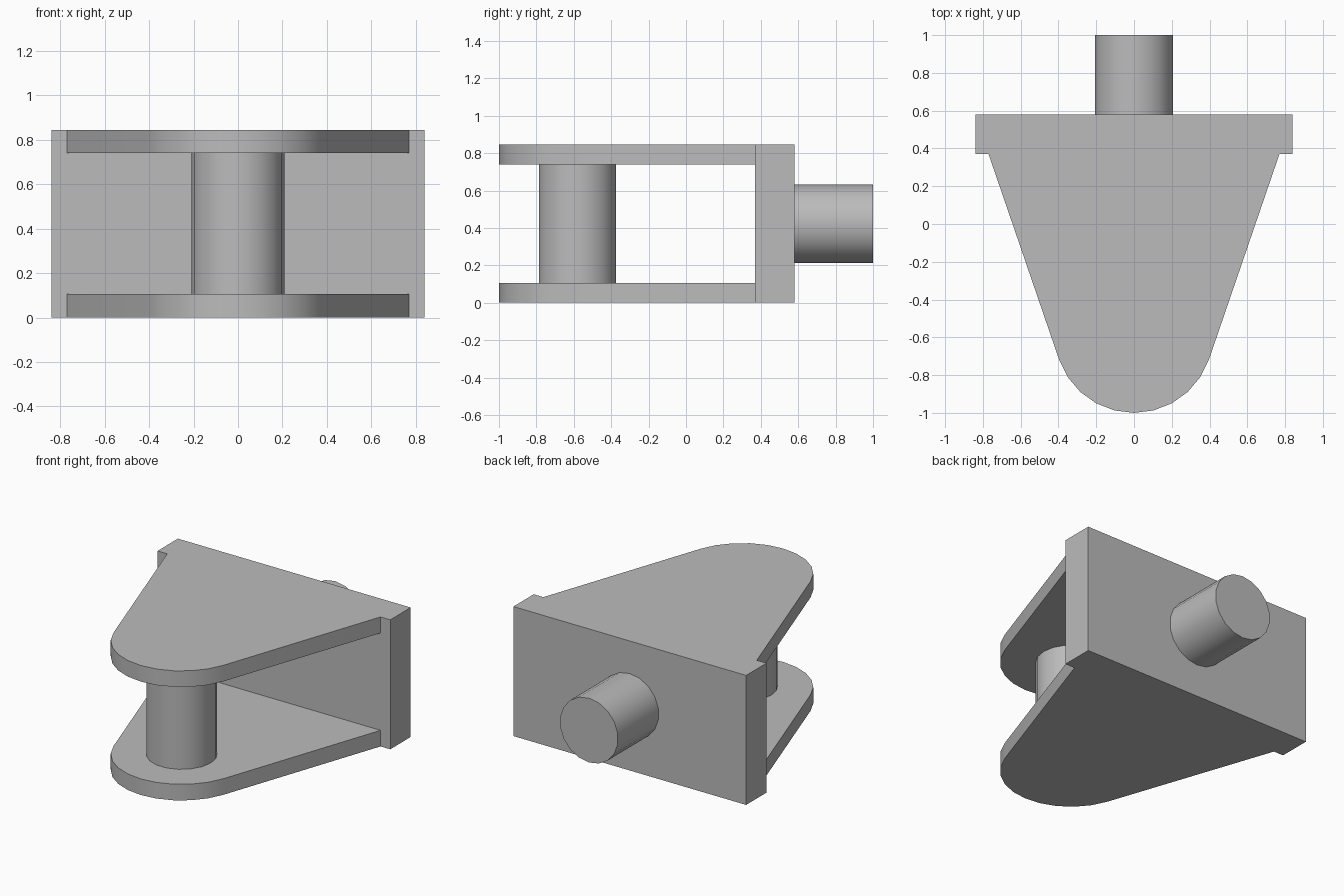
import bpy
import bmesh
from math import sin, cos, radians, pi
from mathutils import Vector

cube = bpy.data.objects.get("Cube")
if cube:
    bpy.data.objects.remove(cube, do_unlink=True)

# Single plain metal colour
grey = bpy.data.materials.new("plain grey")
grey.use_nodes = True
colour = (0.5, 0.5, 0.5, 1)
grey.diffuse_color = colour
grey.node_tree.nodes["Principled BSDF"].inputs["Base Color"].default_value = colour

HEIGHT = 0.845
PLATE = 0.105
PIN_Y = -0.58
TIP_RADIUS = 0.42
PIN_RADIUS = 0.21
BLOCK_FRONT, BLOCK_BACK = 0.37, 0.58


def prism(name, outline, offset):
    """Extrude a closed outline along an offset into a solid."""
    bm = bmesh.new()
    face = bm.faces.new([bm.verts.new(p) for p in outline])
    top = bmesh.ops.extrude_face_region(bm, geom=[face], use_keep_orig=True)["geom"]
    moved = [v for v in top if isinstance(v, bmesh.types.BMVert)]
    bmesh.ops.translate(bm, verts=moved, vec=Vector(offset))
    bmesh.ops.recalc_face_normals(bm, faces=bm.faces[:])
    mesh = bpy.data.meshes.new(name)
    bm.to_mesh(mesh)
    bm.free()
    mesh.materials.append(grey)
    obj = bpy.data.objects.new(name, mesh)
    bpy.context.collection.objects.link(obj)
    bpy.ops.object.select_all(action="DESELECT")
    obj.select_set(True)
    bpy.context.view_layer.objects.active = obj
    bpy.ops.object.shade_smooth_by_angle(angle=radians(30))
    return obj


# Fork plates: straight tapering sides running into a round tip
def plate_outline(z):
    arc = [radians(-161 + 14.2 * i) for i in range(11)]
    tip = [(TIP_RADIUS * cos(a), PIN_Y + TIP_RADIUS * sin(a), z) for a in arc]
    return tip + [(0.77, BLOCK_FRONT, z), (-0.77, BLOCK_FRONT, z)]


for name, z in (("lower_fork_plate", 0), ("upper_fork_plate", HEIGHT - PLATE)):
    prism(name, plate_outline(z), (0, 0, PLATE))

# Back block joining the plates
prism("back_block",
      [(x, BLOCK_FRONT, z) for x, z in
       ((-0.84, 0), (0.84, 0), (0.84, HEIGHT), (-0.84, HEIGHT))],
      (0, BLOCK_BACK - BLOCK_FRONT, 0))

# Round bars: upright pin between the plates, and rear shaft
circle = [(PIN_RADIUS * cos(2 * pi * i / 18), PIN_RADIUS * sin(2 * pi * i / 18))
          for i in range(18)]
inset = 0.002
prism("cross_pin", [(a, PIN_Y + b, inset) for a, b in circle],
      (0, 0, HEIGHT - 2 * inset))
prism("rear_shaft", [(b, BLOCK_BACK, HEIGHT / 2 + a) for a, b in circle],
      (0, 1 - BLOCK_BACK, 0))
